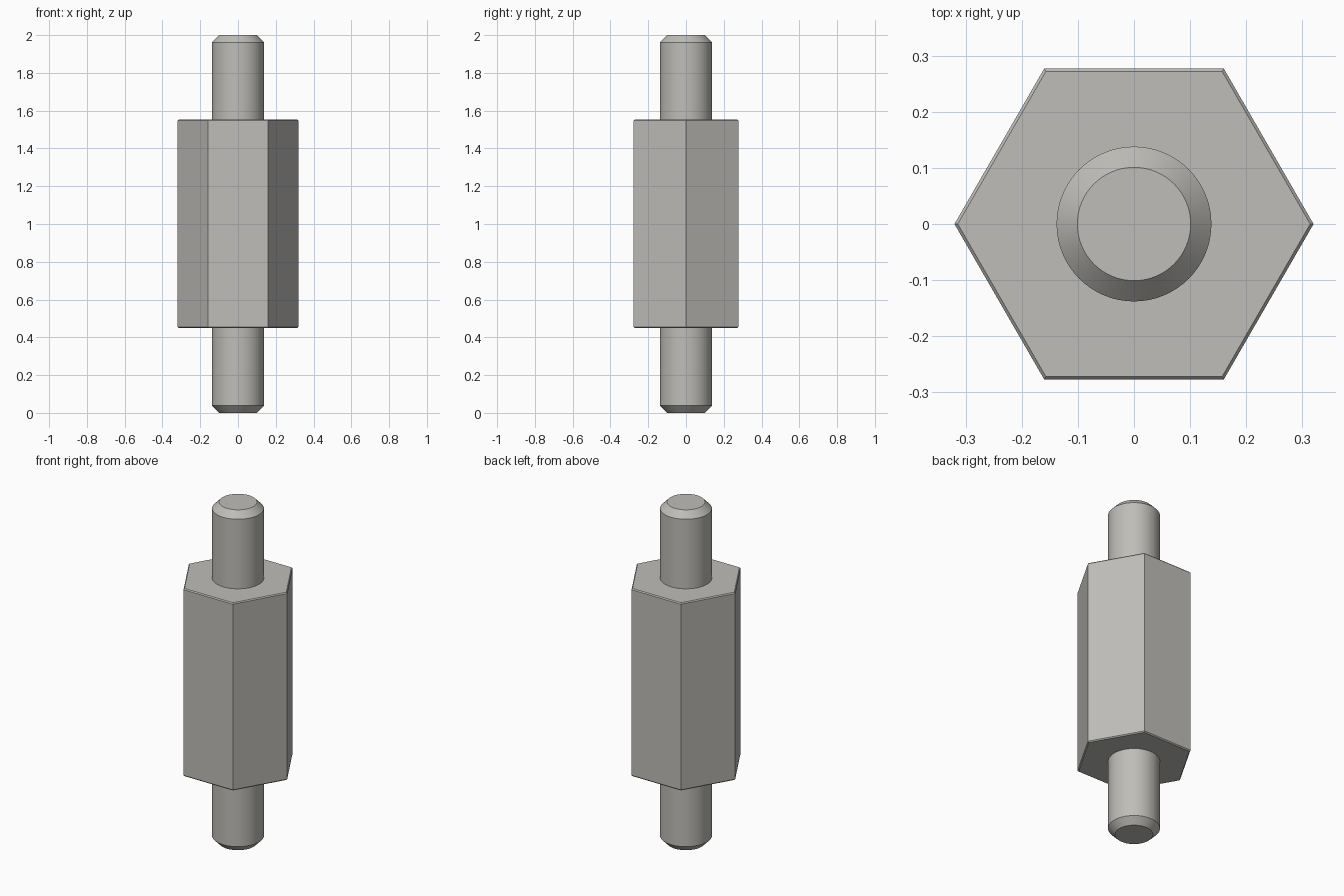
import bpy, bmesh
from math import pi, cos, sin, radians

cube = bpy.data.objects.get("Cube")
if cube:
    bpy.data.objects.remove(cube, do_unlink=True)

steel = bpy.data.materials.new("warm grey steel")
steel.use_nodes = True
colour = (0.52, 0.51, 0.48, 1)
steel.diffuse_color = colour
steel.node_tree.nodes["Principled BSDF"].inputs["Base Color"].default_value = colour


def turned(name, sides, profile):
    """Stack rings given as (radius, height) and cap both ends."""
    bm = bmesh.new()
    rings = [[bm.verts.new((r * cos(2 * pi * i / sides), r * sin(2 * pi * i / sides), z))
              for i in range(sides)] for r, z in profile]
    for low, high in zip(rings, rings[1:]):
        for i in range(sides):
            j = (i + 1) % sides
            bm.faces.new((low[i], low[j], high[j], high[i]))
    bm.faces.new(rings[0][::-1])
    bm.faces.new(rings[-1])
    mesh = bpy.data.meshes.new(name)
    bm.to_mesh(mesh)
    bm.free()
    mesh.materials.append(steel)
    obj = bpy.data.objects.new(name, mesh)
    bpy.context.collection.objects.link(obj)
    bpy.ops.object.select_all(action="DESELECT")
    obj.select_set(True)
    bpy.context.view_layer.objects.active = obj
    bpy.ops.object.shade_smooth_by_angle(angle=radians(25))
    return obj


# Hexagonal body with a fine chamfer at each end
bottom, top, edge = 0.45, 1.553, 0.006
turned("hex_body", 6, [(0.314, bottom), (0.32, bottom + edge),
                       (0.32, top - edge), (0.314, top)])

# Chamfered studs, each starting at a face of the body
rod, tip, bevel = 0.138, 0.101, 0.038
turned("lower_stud", 64, [(tip, 0), (rod, bevel), (rod, bottom)])
turned("upper_stud", 64, [(rod, top), (rod, 2 - bevel), (tip, 2)])
